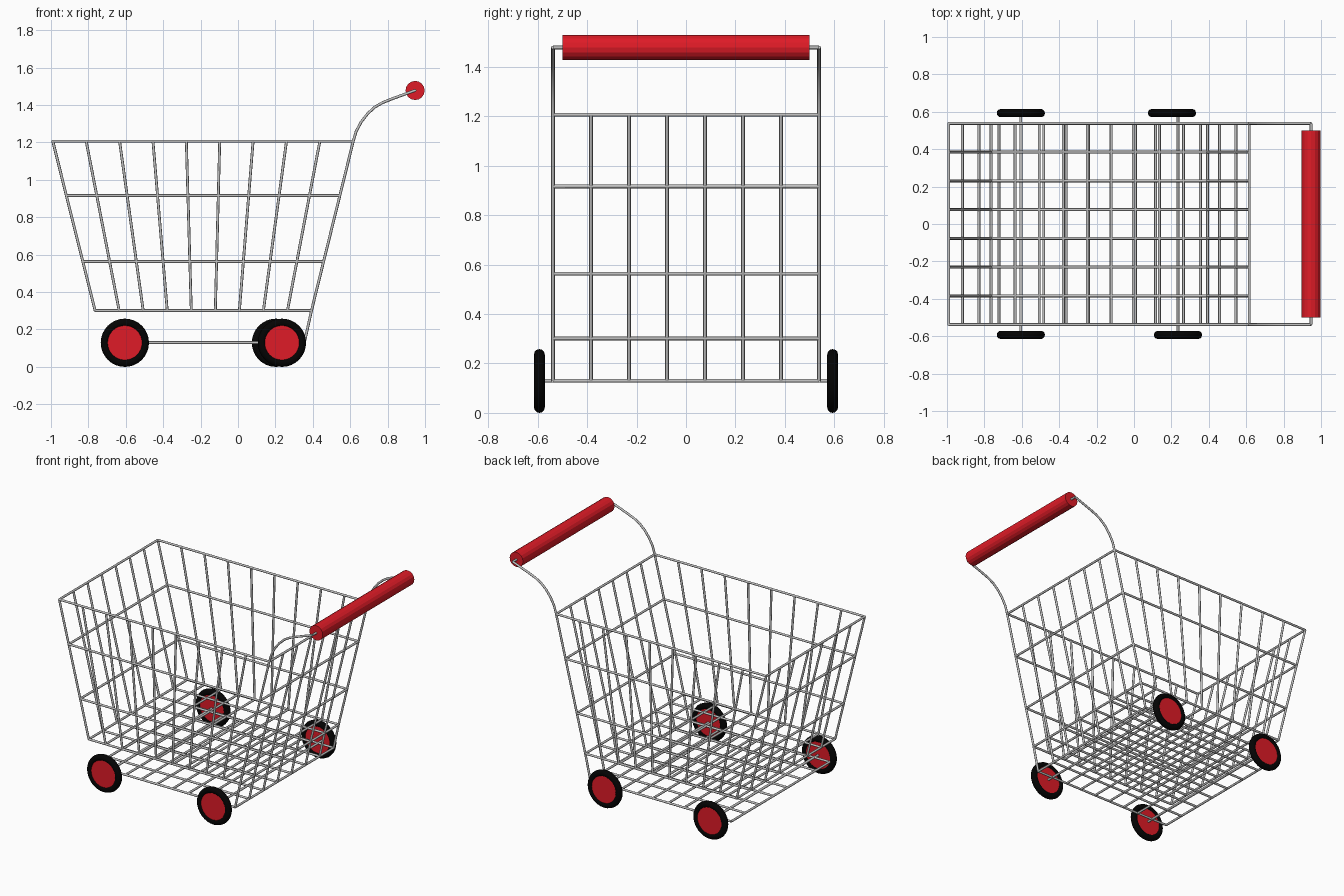
import bpy
from math import pi

cube = bpy.data.objects.get("Cube")
if cube:
    bpy.data.objects.remove(cube, do_unlink=True)


def material(name, color):
    m = bpy.data.materials.new(name)
    m.use_nodes = True
    m.diffuse_color = (*color, 1)
    bsdf = m.node_tree.nodes["Principled BSDF"]
    bsdf.inputs["Base Color"].default_value = (*color, 1)
    return m


STEEL = material("steel grey", (0.55, 0.55, 0.55))
RED = material("bright red", (0.74, 0.011, 0.02))
BLACK = material("tyre black", (0.001, 0.001, 0.001))

HALF_W = 0.538      # half width of the basket
WIRE = 0.0075       # wire radius
TOP, FLOOR, RACK = 1.206, 0.301, 0.13
TOP_X, FLOOR_X, RACK_X = (-0.99, 0.616), (-0.764, 0.393), (-0.722, 0.355)


def lerp(a, b, t):
    return a + (b - a) * t


def spread(a, b, n):
    return [lerp(a, b, i / (n - 1)) for i in range(n)]


def finish(obj, name, mat, smooth=True):
    obj.name = obj.data.name = name
    obj.data.materials.clear()
    obj.data.materials.append(mat)
    if smooth:
        bpy.ops.object.shade_smooth_by_angle(angle=pi / 3)


def wires(name, paths):
    """One mesh of round wires, each following a list of points."""
    cu = bpy.data.curves.new(name, "CURVE")
    cu.dimensions = "3D"
    cu.bevel_depth = WIRE
    cu.bevel_resolution = 2
    cu.use_fill_caps = True
    for path in paths:
        s = cu.splines.new("POLY")
        s.points.add(len(path) - 1)
        for p, co in zip(s.points, path):
            p.co = (*co, 1)
    obj = bpy.data.objects.new(name, cu)
    bpy.context.collection.objects.link(obj)
    bpy.ops.object.select_all(action="DESELECT")
    obj.select_set(True)
    bpy.context.view_layer.objects.active = obj
    bpy.ops.object.convert(target="MESH")
    finish(bpy.context.object, name, STEEL)


def grid(name, xs, z):
    """Flat wire grid across the full width."""
    lengthwise = [[(xs[0], y, z), (xs[1], y, z)] for y in spread(-HALF_W, HALF_W, 8)]
    across = [[(x, -HALF_W, z), (x, HALF_W, z)] for x in spread(*xs, 10)]
    wires(name, lengthwise + across)


# Horizontal rails around the basket
rails = []
for z in (TOP, 0.916, 0.563):
    t = (z - FLOOR) / (TOP - FLOOR)
    x0, x1 = (lerp(FLOOR_X[i], TOP_X[i], t) for i in (0, 1))
    rails += [[(x0, y, z), (x1, y, z)] for y in (-HALF_W, HALF_W)]
    rails += [[(x, -HALF_W, z), (x, HALF_W, z)] for x in (x0, x1)]
wires("basket_rails", rails)

# Basket floor and lower rack
grid("basket_floor", FLOOR_X, FLOOR)
grid("lower_rack", RACK_X, RACK)

# Fanned slats of the two long sides; the last one is the handle end post
side = list(zip(spread(*FLOOR_X, 10), spread(*TOP_X, 10)))[:-1]
wires("side_slats", [[(b, y, FLOOR), (t, y, TOP)]
                     for b, t in side for y in (-HALF_W, HALF_W)])

# Sloping end slats; those under the handle run down to the lower rack
columns = spread(-HALF_W, HALF_W, 8)
wires("nose_slats", [[(FLOOR_X[0], y, FLOOR), (TOP_X[0], y, TOP)] for y in columns[1:-1]])
wires("handle_end_slats", [[(RACK_X[1], y, RACK), (FLOOR_X[1], y, FLOOR), (TOP_X[1], y, TOP)]
                           for y in columns])

# Curved handle arms joined by a cross bar
arm = [(TOP_X[1], TOP), (0.632, 1.26), (0.659, 1.31), (0.694, 1.355), (0.733, 1.39),
       (0.773, 1.413), (0.823, 1.433), (0.947, 1.478)]
wires("handle_arms", [[(x, y, z) for x, z in arm] for y in (-HALF_W, HALF_W)])
wires("handle_bar", [[(0.947, -HALF_W, 1.478), (0.947, HALF_W, 1.478)]])

# Red grip
bpy.ops.mesh.primitive_cylinder_add(vertices=16, radius=0.051, depth=1.0,
                                    location=(0.947, 0, 1.478), rotation=(pi / 2, 0, 0))
finish(bpy.context.object, "handle_grip", RED, smooth=False)

# Axles
wires("axles", [[(x, -0.595, RACK), (x, 0.595, RACK)] for x in (-0.605, 0.235)])

# Wheels: black tyre and red disc
for name, x, y in (("front_right", -0.605, -0.593), ("front_left", 0.235, -0.593),
                   ("back_right", -0.605, 0.593), ("back_left", 0.203, 0.593)):
    place = dict(location=(x, y, 0.129), rotation=(pi / 2, 0, 0))
    bpy.ops.mesh.primitive_torus_add(major_segments=32, minor_segments=12,
                                     major_radius=0.107, minor_radius=0.022, **place)
    finish(bpy.context.object, name + "_tyre", BLACK)
    bpy.ops.mesh.primitive_cylinder_add(vertices=32, radius=0.092, depth=0.03, **place)
    finish(bpy.context.object, name + "_hub", RED)
